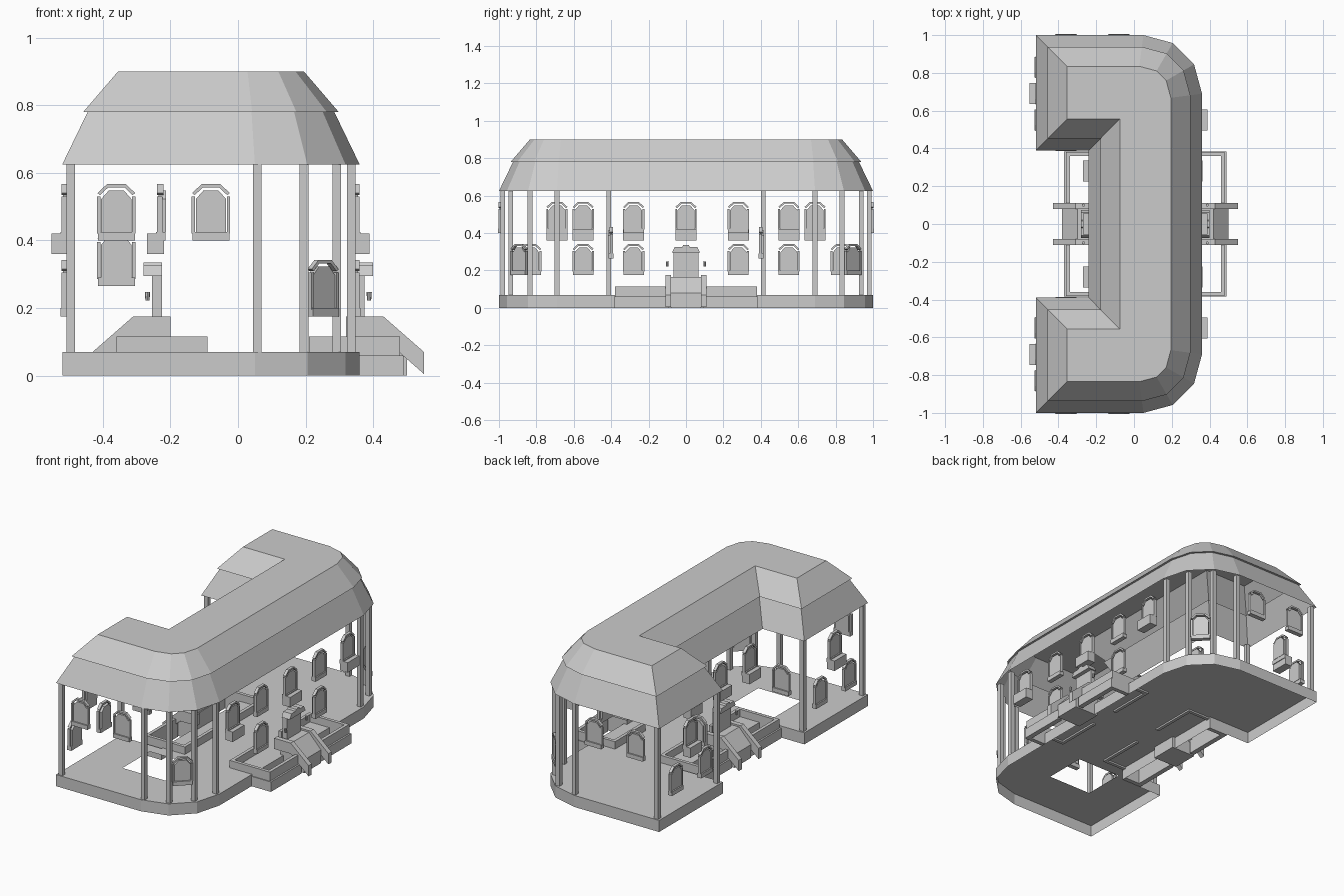
import bpy, bmesh, math
from mathutils import Vector, Matrix

if "Cube" in bpy.data.objects:
    bpy.data.objects.remove(bpy.data.objects["Cube"])


def finish(name, bm):
    bmesh.ops.recalc_face_normals(bm, faces=bm.faces)
    me = bpy.data.meshes.new(name)
    bm.to_mesh(me)
    bm.free()
    ob = bpy.data.objects.new(name, me)
    bpy.context.collection.objects.link(ob)
    return ob


def add_box(bm, x0, x1, y0, y1, z0, z1, mat=Matrix()):
    m = Matrix.Translation(((x0 + x1) / 2, (y0 + y1) / 2, (z0 + z1) / 2)) \
        @ Matrix.Diagonal((x1 - x0, y1 - y0, z1 - z0, 1))
    bmesh.ops.create_cube(bm, size=1, matrix=mat @ m)


def add_prism(bm, pts, y0, y1, mat=Matrix()):
    """Profile in x-z extruded along y."""
    a = [bm.verts.new(mat @ Vector((x, y0, z))) for x, z in pts]
    b = [bm.verts.new(mat @ Vector((x, y1, z))) for x, z in pts]
    bm.faces.new(a)
    bm.faces.new(b[::-1])
    n = len(pts)
    for i in range(n):
        bm.faces.new((a[i], a[(i + 1) % n], b[(i + 1) % n], b[i]))


def inset(pts, d):
    """Mitred inward offset of a counter-clockwise outline."""
    out = []
    for i, p in enumerate(pts):
        p = Vector(p)
        e1 = (p - Vector(pts[i - 1])).normalized()
        e2 = (Vector(pts[(i + 1) % len(pts)]) - p).normalized()
        n1, n2 = Vector((-e1.y, e1.x)), Vector((-e2.y, e2.x))
        out.append(p + (n1 + n2) * d / (1 + n1.dot(n2)))
    return out


def ring(bm, pts, z):
    return [bm.verts.new((p[0], p[1], z)) for p in pts]


def band(bm, a, b):
    for i in range(len(a)):
        j = (i + 1) % len(a)
        bm.faces.new((a[i], a[j], b[j], b[i]))


# C-shaped footprint with two rounded corners
half = [(-.24, -.39), (-.52, -.39), (-.52, -1), (.05, -1), (.205, -.958), (.318, -.845), (.36, -.69)]
outline = half + [(x, -y) for x, y in reversed(half)]

# Plinth skirt, open below
bm = bmesh.new()
band(bm, ring(bm, outline, 0), ring(bm, outline, .07))
finish("plinth_skirt", bm)

# Floor sheet with the stairwell opening
bm = bmesh.new()
edges = []
for loop in (outline, [(-.27, -.72), (.02, -.72), (.02, -.46), (-.27, -.46)]):
    r = ring(bm, loop, .07)
    edges += [bm.edges.new((r[i - 1], r[i])) for i in range(len(r))]
bmesh.ops.triangle_fill(bm, edges=edges, use_beauty=True)
finish("floor", bm)

# Two-tier mansard roof
bm = bmesh.new()
band(bm, ring(bm, outline, .625), ring(bm, inset(outline, .075), .78))
finish("lower_roof", bm)
bm = bmesh.new()
top = ring(bm, inset(outline, .165), .9)
under = ring(bm, inset(outline, .075), .78)
low = ring(bm, inset(outline, .062), .78)
band(bm, under, low)
band(bm, low, top)
bm.faces.new(top)
finish("upper_roof", bm)

# Corner columns
bm = bmesh.new()
for x, y in [(-.495, .98), (-.495, .413), (.057, .98), (.195, .937), (.292, .835), (.335, .69)]:
    for s in (-1, 1):
        add_box(bm, x - .013, x + .013, s * y - .013, s * y + .013, .07, .625)
finish("columns", bm)


# Arched windows: local x along the wall, local -y outward
def window(name, x, y, z, angle, flower_box=False):
    m = Matrix.Translation((x, y, z)) @ Matrix.Rotation(math.radians(angle), 4, 'Z')
    bm = bmesh.new()
    add_box(bm, -.055, .055, -.008, .02, 0, .025, m)
    add_prism(bm, [(-.045, .025), (.045, .025), (.045, .122), (.022, .148),
                   (-.022, .148), (-.045, .122)], .0, .022, m)
    for s in (-1, 1):
        add_box(bm, s * .052 - .005, s * .052 + .005, -.004, .012, .02, .13, m)
    outer = [(-.056, .14), (-.027, .167), (.027, .167), (.056, .14)]
    inner = [(.048, .134), (.024, .157), (-.024, .157), (-.048, .134)]
    for i in range(3):
        add_prism(bm, [outer[i], outer[i + 1], inner[2 - i], inner[3 - i]], -.004, .014, m)
    if flower_box:
        add_box(bm, -.056, .056, -.034, .016, -.04, .02, m)
    finish(name, bm)


for s in (-1, 1):
    # end walls
    for x in (-.36, -.08):
        window("end_window", x, s * .998, .4, 0 if s < 0 else 180)
    # wing ends facing -x
    window("wing_upper_window", -.518, s * .69, .4, -90, True)
    for y in (.55, .83):
        window("wing_lower_window", -.518, s * y, .175, -90)
    # wing sides facing the courtyard
    window("courtyard_side_window", -.36, s * .395, .265, 180 if s < 0 else 0)
    # long wall facing +x, and courtyard wall
    window("long_wall_upper_window", .355, s * .55, .4, 90, True)
    window("long_wall_upper_window", .355, s * .28, .4, 90)
    window("long_wall_lower_window", .355, s * .28, .175, 90)
    window("courtyard_upper_window", -.235, s * .28, .4, -90, True)
    # rounded corners
    window("corner_window", .255, s * .895, .175, 45 if s < 0 else 135)
window("long_wall_centre_window", .355, 0, .4, 90, True)
window("courtyard_centre_window", -.235, 0, .4, -90, True)

# Entrances, one outside and one mirrored into the courtyard
mirror = Matrix.Translation((.12, 0, 0)) @ Matrix.Diagonal((-1, 1, 1, 1))
for side, m in (("outer", Matrix()), ("courtyard", mirror)):
    bm = bmesh.new()
    add_prism(bm, [(.34, 0), (.34, .165), (.42, .165), (.5, .08), (.5, 0)], -.08, .08, m)
    finish(side + "_stairs", bm)

    bm = bmesh.new()
    for s in (-1, 1):
        add_prism(bm, [(.32, .11), (.32, .175), (.43, .175), (.55, .07), (.55, .005), (.43, .11)],
                  s * .08, s * .11, m)
    finish(side + "_stair_parapets", bm)

    bm = bmesh.new()
    for s in (-1, 1):
        for x0, x1, y0, y1 in ((.46, .48, .09, .38), (.21, .46, .36, .38), (.21, .23, .09, .36)):
            ya, yb = sorted((s * y0, s * y1))
            z0 = 0 if x0 > .4 else .06
            add_box(bm, x0, x1, ya, yb, z0, .115, m)
        ya, yb = sorted((s * .09, s * .385))
        add_box(bm, .475, .49, ya, yb, .0, .06, m)
        ya, yb = sorted((s * .36, s * .385))
        add_box(bm, .36, .475, ya, yb, .0, .06, m)
    finish(side + "_low_walls", bm)

    bm = bmesh.new()
    add_box(bm, .345, .375, -.066, .066, .165, .295, m)
    turn = m @ Matrix.Rotation(math.radians(90), 4, 'Z')
    add_prism(bm, [(-.075, .295), (.075, .295), (.06, .325), (.02, .325), (.015, .335),
                   (-.015, .335), (-.02, .325), (-.06, .325)], -.4, -.345, turn)
    finish(side + "_door", bm)

    bm = bmesh.new()
    for s in (-1, 1):
        bmesh.ops.create_cone(bm, cap_ends=True, segments=8, radius1=.006, radius2=.008, depth=.025,
                              matrix=m @ Matrix.Translation((.388, s * .1, .235)))
    finish(side + "_lanterns", bm)
